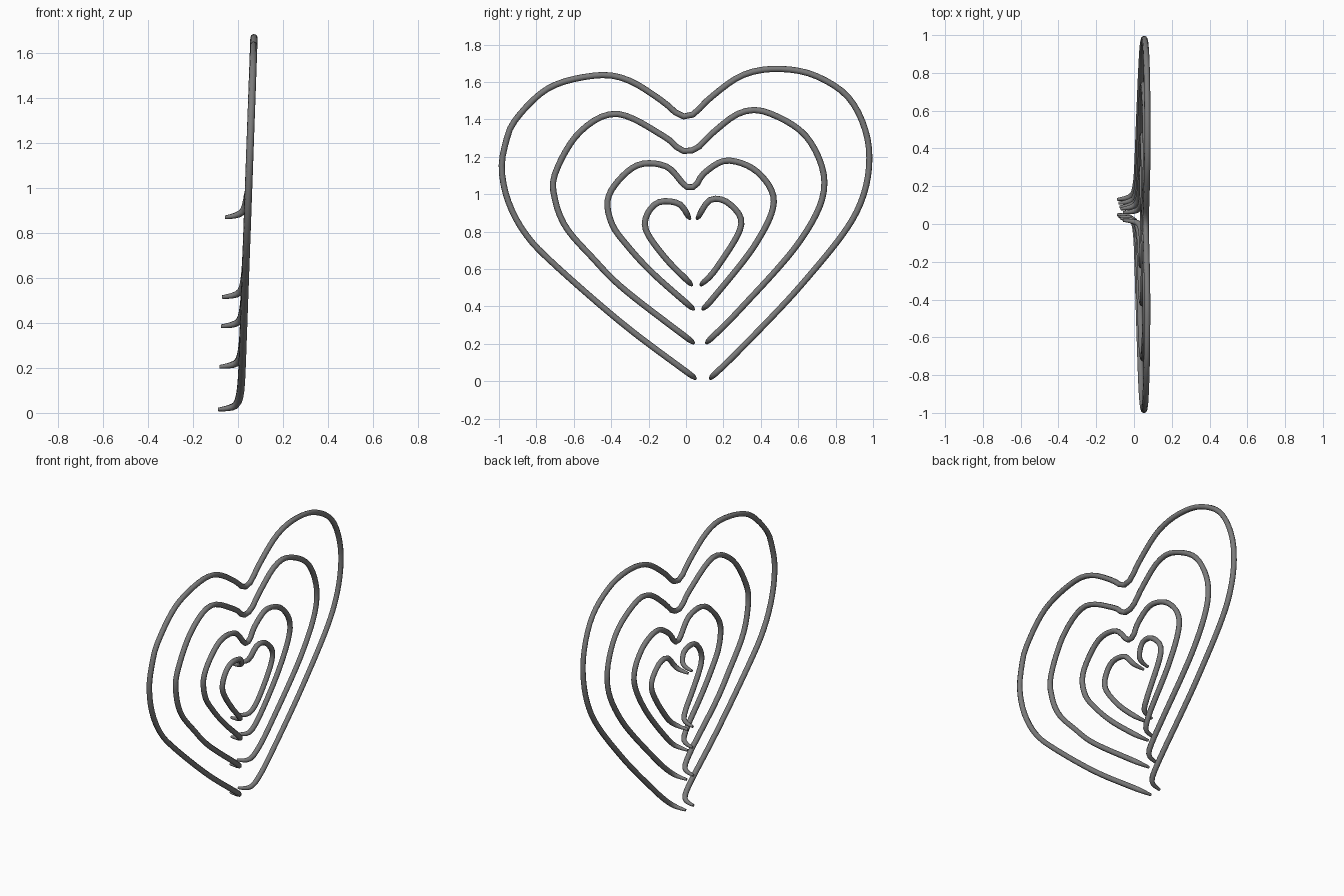
import bpy
from math import exp, radians
from mathutils import Vector

if "Cube" in bpy.data.objects:
    bpy.data.objects.remove(bpy.data.objects["Cube"])

# Heart outlines in (y, z), each traced from the left tip round to the right tip
OUTER = [(.05, .015), (-.33, .30), (-.71, .63), (-.86, .79), (-.95, .96), (-.985, 1.13),
         (-.965, 1.27), (-.91, 1.40), (-.73, 1.57), (-.48, 1.635), (-.31, 1.61), (-.13, 1.50),
         (-.05, 1.432), (0, 1.415), (.05, 1.435), (.13, 1.515), (.30, 1.635), (.49, 1.67), (.70, 1.63),
         (.89, 1.49), (.98, 1.22), (.91, .90), (.63, .53), (.29, .17), (.13, .015)]
MIDDLE = [(.04, .205), (-.33, .49), (-.50, .66), (-.64, .82), (-.70, .97), (-.70, 1.11), (-.57, 1.33),
          (-.37, 1.43), (-.12, 1.31), (-.04, 1.243), (.01, 1.23), (.065, 1.25), (.14, 1.325),
          (.29, 1.435), (.44, 1.435), (.65, 1.30), (.74, 1.04), (.61, .75), (.29, .385), (.11, .205)]
INNER = [(.04, .385), (-.17, .57), (-.31, .72), (-.40, .85), (-.41, 1.0), (-.27, 1.15), (-.11, 1.15),
         (-.01, 1.05), (.025, 1.035), (.057, 1.053), (.10, 1.115), (.22, 1.18), (.38, 1.12),
         (.47, .96), (.37, .73), (.15, .45), (.09, .385)]
CORE_LEFT = [(.03, .515), (-.12, .67), (-.22, .83), (-.16, .95), (-.04, .95), (.02, .87)]
CORE_RIGHT = [(.06, .87), (.13, .97), (.23, .95), (.295, .83), (.16, .60), (.08, .515)]

TUBE = 0.0165
NEAR_TIP = [0, .004, .009, .017, .03, .055, .09]

# Dark grey metal
METAL = bpy.data.materials.new("dark_metal")
METAL.diffuse_color = (.2, .2, .2, 1)
METAL.use_nodes = True
METAL.node_tree.nodes["Principled BSDF"].inputs["Base Color"].default_value = METAL.diffuse_color


def smooth_path(points, steps=8):
    """Catmull-Rom polyline through the points."""
    p = [Vector(q) for q in points]
    p = [2 * p[0] - p[1]] + p + [2 * p[-1] - p[-2]]
    out = []
    for a, b, c, d in zip(p, p[1:], p[2:], p[3:]):
        for i in range(steps):
            t = i / steps
            out.append(.5 * (2 * b + (c - a) * t + (2 * a - 5 * b + 4 * c - d) * t * t
                             + (3 * b - a - 3 * c + d) * t ** 3))
    return out + [p[-2]]


def at_length(path, s):
    for a, b in zip(path, path[1:]):
        step = (b - a).length
        if s <= step:
            return a.lerp(b, s / step)
        s -= step
    return path[-1]


def wire(name, points, spacing):
    path = smooth_path(points)
    total = sum((b - a).length for a, b in zip(path, path[1:]))
    n = round((total - .18) / spacing)
    mid = [.09 + (total - .18) * i / n for i in range(1, n)]
    stops = NEAR_TIP + mid + [total - s for s in reversed(NEAR_TIP)]

    curve = bpy.data.curves.new(name, 'CURVE')
    curve.dimensions = '3D'
    curve.bevel_depth = TUBE
    curve.bevel_resolution = 2
    curve.use_fill_caps = True
    curve.materials.append(METAL)
    spline = curve.splines.new('POLY')
    spline.points.add(len(stops) - 1)
    for pt, s in zip(spline.points, stops):
        y, z = at_length(path, s)
        d = min(s, total - s)
        # slight backward lean, with both tips hooked out of the plane
        x = .011 + .036 * z - .07 * exp(-d / .011) - .03 * exp(-d / .06)
        pt.co = (x, y, z, 1)
        pt.radius = 1 - .5 * exp(-d / .012)
    obj = bpy.data.objects.new(name, curve)
    bpy.context.collection.objects.link(obj)
    bpy.ops.object.select_all(action='DESELECT')
    obj.select_set(True)
    bpy.context.view_layer.objects.active = obj
    bpy.ops.object.convert(target='MESH')
    bpy.ops.object.shade_smooth_by_angle(angle=radians(60))


# Nested heart wires
wire("outer_heart", OUTER, .05)
wire("middle_heart", MIDDLE, .045)
wire("inner_heart", INNER, .032)
wire("core_heart_left", CORE_LEFT, .03)
wire("core_heart_right", CORE_RIGHT, .03)
